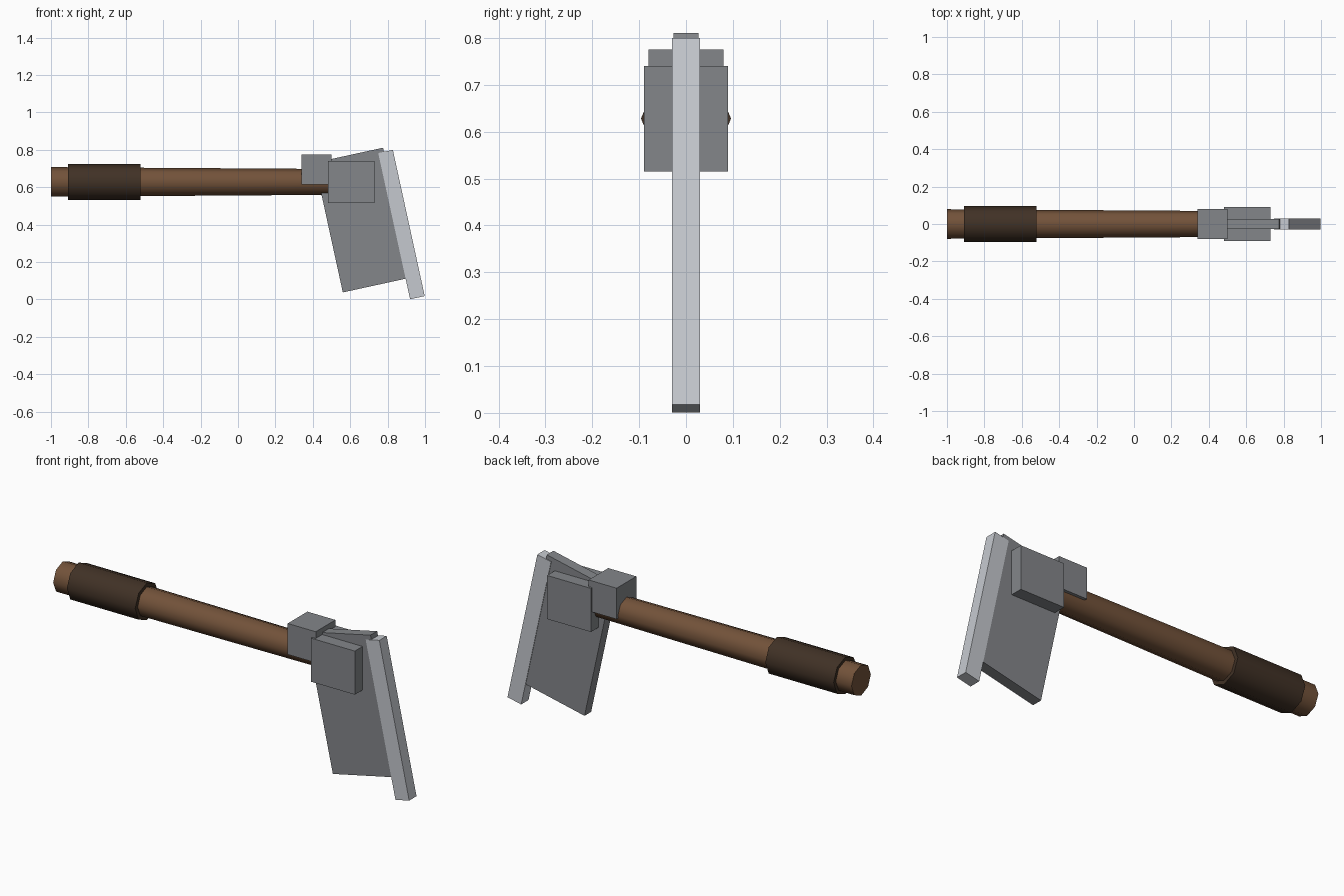
import bpy, math
from mathutils import Matrix, Vector

cube = bpy.data.objects.get("Cube")
if cube:
    bpy.data.objects.remove(cube, do_unlink=True)


def material(name, rgb):
    m = bpy.data.materials.new(name)
    m.use_nodes = True
    m.diffuse_color = (*rgb, 1)
    m.node_tree.nodes["Principled BSDF"].inputs["Base Color"].default_value = (*rgb, 1)
    return m


wood = material("brown_wood", (0.17, 0.085, 0.042))
leather = material("dark_leather", (0.052, 0.031, 0.019))
iron = material("grey_iron", (0.23, 0.24, 0.255))
steel = material("bright_steel", (0.56, 0.58, 0.62))

AXIS_Z = 0.628
TILT = math.radians(12.3)


def rod(name, x0, x1, r0, r1, mat):
    """Eight-sided tapered rod lying along x, smooth around its sides."""
    bpy.ops.mesh.primitive_cone_add(vertices=8, radius1=r0, radius2=r1, depth=x1 - x0)
    ob = bpy.context.object
    ob.name = name
    ob.data.transform(Matrix.Rotation(math.pi / 2, 4, 'Y'))
    ob.location = ((x0 + x1) / 2, 0, AXIS_Z)
    ob.data.materials.append(mat)
    bpy.ops.object.shade_smooth_by_angle(angle=math.radians(60))
    return ob


def box(name, centre, size, mat, tilt=0):
    """Flat-sided box, optionally leaning about y."""
    bpy.ops.mesh.primitive_cube_add(size=1)
    ob = bpy.context.object
    ob.name = name
    ob.data.transform(Matrix.Diagonal((*size, 1)))
    ob.rotation_euler.y = tilt
    ob.location = centre
    ob.data.materials.append(mat)
    return ob


# Handle
rod("shaft", -1.0, 0.68, 0.079, 0.068, wood)
rod("grip_wrap", -0.91, -0.52, 0.096, 0.096, leather)

# Head fittings
box("collar_block", (0.42, 0, 0.695), (0.16, 0.16, 0.16), iron)
box("cheek_block", (0.605, 0, 0.628), (0.25, 0.18, 0.225), iron)

# Leaning blade, with the brighter cutting edge along its outer side
box("blade_plate", (0.668, 0, 0.424), (0.375, 0.054, 0.71), iron, -TILT)
box("cutting_edge", (0.874, 0, 0.4), (0.08, 0.06, 0.8), steel, -TILT)
